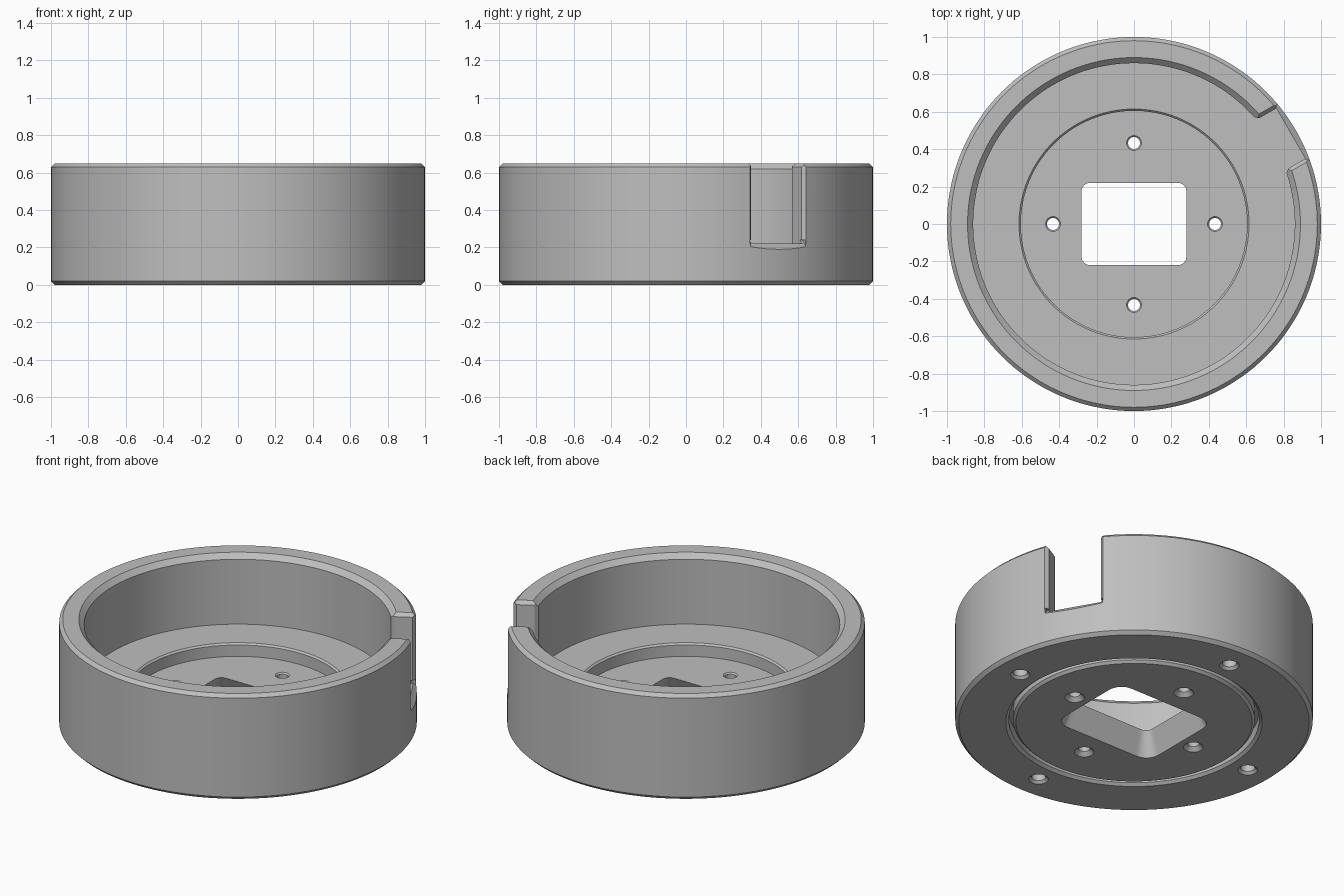
import bpy, bmesh, math
from mathutils import Matrix, Vector

if "Cube" in bpy.data.objects:
    bpy.data.objects.remove(bpy.data.objects["Cube"], do_unlink=True)

WALL_R, TOP, FLOOR, PLATE = 0.86, 0.65, 0.22, 0.14
SLOT_ANGLE = math.radians(30)
SLOT_HALF = 0.155
BEVEL = 0.02

grey = bpy.data.materials.new("light grey")
grey.use_nodes = True
colour = (0.52, 0.52, 0.52, 1)
grey.diffuse_color = colour
grey.node_tree.nodes["Principled BSDF"].inputs["Base Color"].default_value = colour


def finish(name, bm):
    bmesh.ops.remove_doubles(bm, verts=bm.verts, dist=1e-5)
    bmesh.ops.recalc_face_normals(bm, faces=bm.faces)
    mesh = bpy.data.meshes.new(name)
    bm.to_mesh(mesh)
    bm.free()
    mesh.materials.append(grey)
    obj = bpy.data.objects.new(name, mesh)
    bpy.context.collection.objects.link(obj)
    return obj


def lathe(name, profile, steps, centre=(0, 0)):
    """Spin an (r, z) profile, which starts and ends on the axis."""
    bm = bmesh.new()
    verts = [bm.verts.new((r, 0, z)) for r, z in profile]
    edges = [bm.edges.new(pair) for pair in zip(verts, verts[1:])]
    bmesh.ops.spin(bm, geom=verts + edges, cent=(0, 0, 0), axis=(0, 0, 1),
                   angle=math.tau, steps=steps)
    bmesh.ops.translate(bm, verts=bm.verts, vec=(*centre, 0))
    return finish(name, bm)


def loft(name, rings, turn=0):
    """Closed solid through rings of equal point count."""
    bm = bmesh.new()
    loops = [[bm.verts.new(p) for p in ring] for ring in rings]
    for low, high in zip(loops, loops[1:]):
        for i in range(len(low)):
            j = (i + 1) % len(low)
            bm.faces.new((low[i], low[j], high[j], high[i]))
    bm.faces.new(loops[0])
    bm.faces.new(loops[-1])
    bm.transform(Matrix.Rotation(turn, 4, "Z"))
    return finish(name, bm)


def rounded_rect(a, b, r, z, n=8):
    points = []
    for k, (sx, sy) in enumerate([(1, 1), (-1, 1), (-1, -1), (1, -1)]):
        for i in range(n + 1):
            t = math.pi / 2 * (k + i / n)
            points.append((sx * (a - r) + r * math.cos(t), sy * (b - r) + r * math.sin(t), z))
    return points


# Cup with chamfered rims, stepped floor and a ring groove underneath
cup = lathe("cup_housing", [
    (0, 0), (0.66, 0), (0.675, 0.015), (0.675, 0.08), (0.70, 0.08), (0.70, 0.015),
    (0.717, 0), (0.98, 0), (1, BEVEL), (1, TOP - BEVEL), (0.98, TOP),
    (0.89, TOP), (WALL_R, TOP - 0.03), (WALL_R, FLOOR), (0.615, FLOOR),
    (0.605, FLOOR - 0.01), (0.605, PLATE), (0, PLATE)], 144)

cutters = []

# Tapered rectangular window through the plate
flare = 0.06 / PLATE
cutters.append(loft("window_cutter", [
    rounded_rect(0.28 + flare * (PLATE - z), 0.22 + flare * (PLATE - z),
                 0.045 + 0.3 * (PLATE - z), z) for z in (-0.05, PLATE + 0.03)]))

# Four countersunk through holes and four blind holes in the base
for k in range(4):
    c, s = round(math.cos(k * math.pi / 2)), round(math.sin(k * math.pi / 2))
    cutters.append(lathe("screw_hole_cutter", [
        (0, -0.02), (0.075, -0.02), (0.032, 0.023), (0.032, PLATE - 0.008),
        (0.05, PLATE + 0.01), (0, PLATE + 0.01)], 32, (0.433 * c, 0.433 * s)))
    cutters.append(lathe("blind_hole_cutter", [
        (0, -0.02), (0.075, -0.02), (0.04, 0.015), (0.04, 0.12), (0, 0.14)],
        32, (0.83 * c, 0.83 * s)))

# Side slot, flared at its inner and outer mouths
w = SLOT_HALF
half = [(0.8, w + 0.045), (0.865, w), (0.966, w), (1.04, w + 0.074)]
plan = half + [(u, -v) for u, v in reversed(half)]
cutters.append(loft("slot_cutter", [[(u, v, z) for u, v in plan]
                                    for z in (FLOOR + 0.001, TOP + 0.1)], SLOT_ANGLE))

# Chamfer along the top edges of the slot
vee = [(w - 0.02, TOP - 0.04), (w + 0.07, TOP + 0.05)]
vee += [(-v, z) for v, z in reversed(vee)]
cutters.append(loft("slot_top_chamfer_cutter", [[(u, v, z) for v, z in vee]
                                                for u in (0.7, 1.1)], SLOT_ANGLE))

# Chamfer along the outer edge of the slot sill
sill = [(0.95, FLOOR + 0.02), (1.05, FLOOR - 0.08), (1.05, FLOOR + 0.02)]
cutters.append(loft("slot_sill_chamfer_cutter", [[(u, v, z) for u, z in sill]
                                                 for v in (-w - 0.015, w + 0.015)], SLOT_ANGLE))

# Carve the cup and drop the cutters
bpy.ops.object.select_all(action="DESELECT")
bpy.context.view_layer.objects.active = cup
cup.select_set(True)
for cutter in cutters:
    cutter.hide_render = True
    mod = cup.modifiers.new(cutter.name, "BOOLEAN")
    mod.operation, mod.solver, mod.object = "DIFFERENCE", "EXACT", cutter
    bpy.ops.object.modifier_apply(modifier=mod.name)
for cutter in cutters:
    bpy.data.objects.remove(cutter, do_unlink=True)

bpy.ops.object.shade_smooth_by_angle(angle=math.radians(25))
